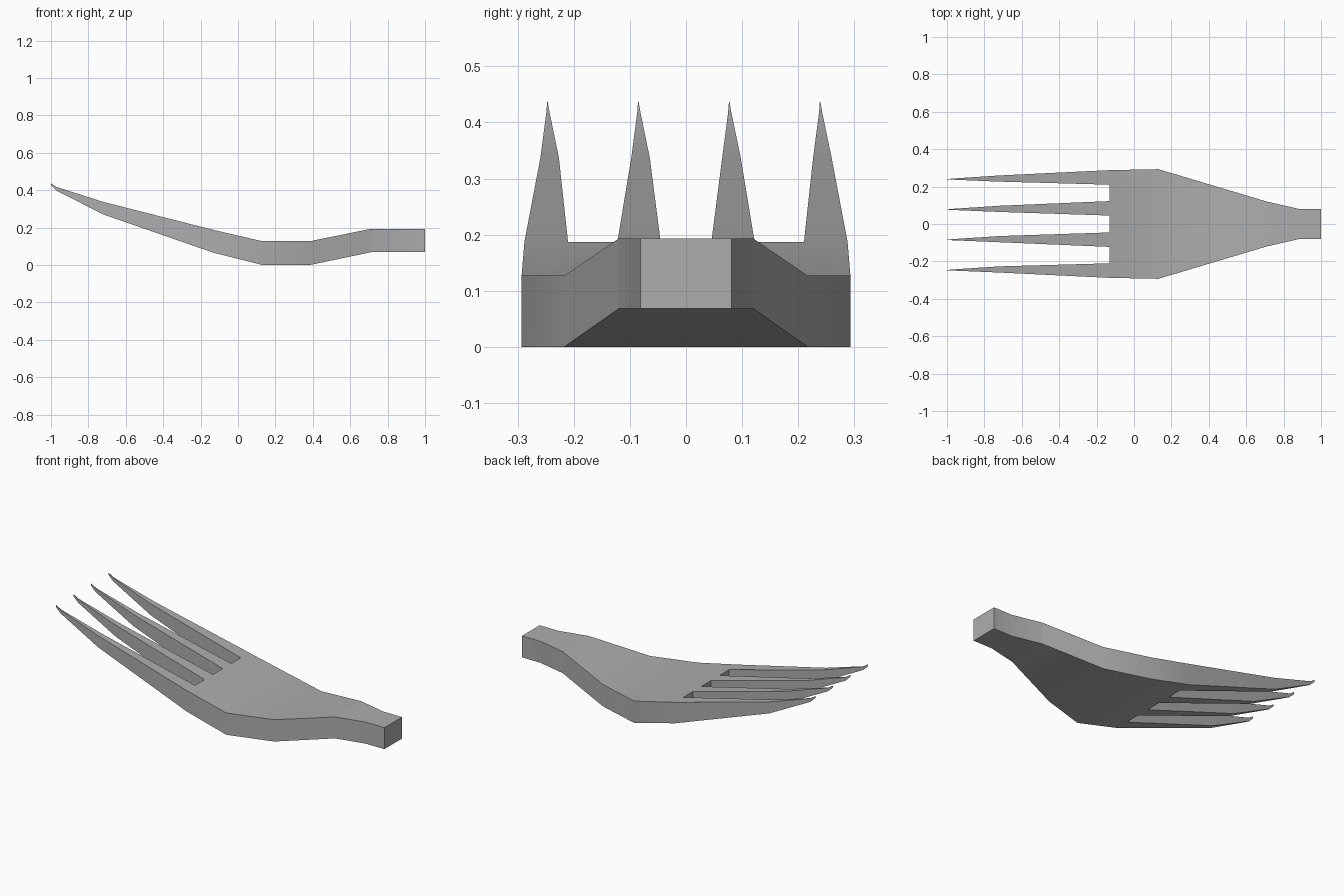
import bpy, bmesh
from math import radians

cube = bpy.data.objects.get("Cube")
if cube:
    bpy.data.objects.remove(cube, do_unlink=True)

steel = bpy.data.materials.new("steel_grey")
steel.use_nodes = True
colour = (0.42, 0.42, 0.42, 1)
steel.diffuse_color = colour
steel.node_tree.nodes["Principled BSDF"].inputs["Base Color"].default_value = colour

# Body stations from neck to tine root: x, half width, bottom, top
BODY = [(1.0, .081, .068, .193), (.88, .081, .068, .193), (.71, .12, .068, .193),
        (.385, .217, 0, .127), (.13, .293, 0, .127), (-.13, .288, .065, .187)]
# Tine stations: x, half width, bottom, top, sideways drift
TINE = [(-.72, .0165, .27, .337, 0), (-.97, .003, .397, .417, -.003),
        (-1.0, .0005, .425, .437, -.004)]
# Edges of the tines and gaps across the width, as fractions of half width
SPLITS = [-1, -.73, -.425, -.157, .157, .425, .73, 1]

bm = bmesh.new()


def row(x, ys, z):
    return [bm.verts.new((x, y, z)) for y in ys]


def cap(lower, upper):
    for i in range(len(lower) - 1):
        bm.faces.new((lower[i], lower[i + 1], upper[i + 1], upper[i]))


def loft(a, b):
    """Skin the top, bottom and two sides between neighbouring sections."""
    for k in range(2):
        for i in range(len(a[k]) - 1):
            bm.faces.new((a[k][i], a[k][i + 1], b[k][i + 1], b[k][i]))
    for i in (0, -1):
        bm.faces.new((a[0][i], a[1][i], b[1][i], b[0][i]))


# Neck and palm
sections = []
for x, half, low, high in BODY:
    ys = [half * s for s in SPLITS]
    sections.append((row(x, ys, low), row(x, ys, high)))
for a, b in zip(sections, sections[1:]):
    loft(a, b)
cap(*sections[0])

# Tines grow from every other strip; the strips between close the gaps
low_root, high_root = sections[-1]
for i in range(len(SPLITS) - 1):
    root = (low_root[i:i + 2], high_root[i:i + 2])
    if i % 2:
        cap(*root)
        continue
    centre = (-.243, -.081, .081, .243)[i // 2]
    previous = root
    for x, half, low, high, drift in TINE:
        ys = (centre + drift - half, centre + drift + half)
        current = (row(x, ys, low), row(x, ys, high))
        loft(previous, current)
        previous = current
    cap(*previous)

bmesh.ops.recalc_face_normals(bm, faces=bm.faces)
mesh = bpy.data.meshes.new("fork_head")
bm.to_mesh(mesh)
bm.free()
mesh.materials.append(steel)
fork = bpy.data.objects.new("fork_head", mesh)
bpy.context.collection.objects.link(fork)
bpy.context.view_layer.objects.active = fork
fork.select_set(True)
bpy.ops.object.shade_smooth_by_angle(angle=radians(30))

# Crisp crease where the neck meets the palm
for edge in mesh.edges:
    if all(abs(mesh.vertices[v].co.x - .71) < .001 for v in edge.vertices):
        edge.use_edge_sharp = True
